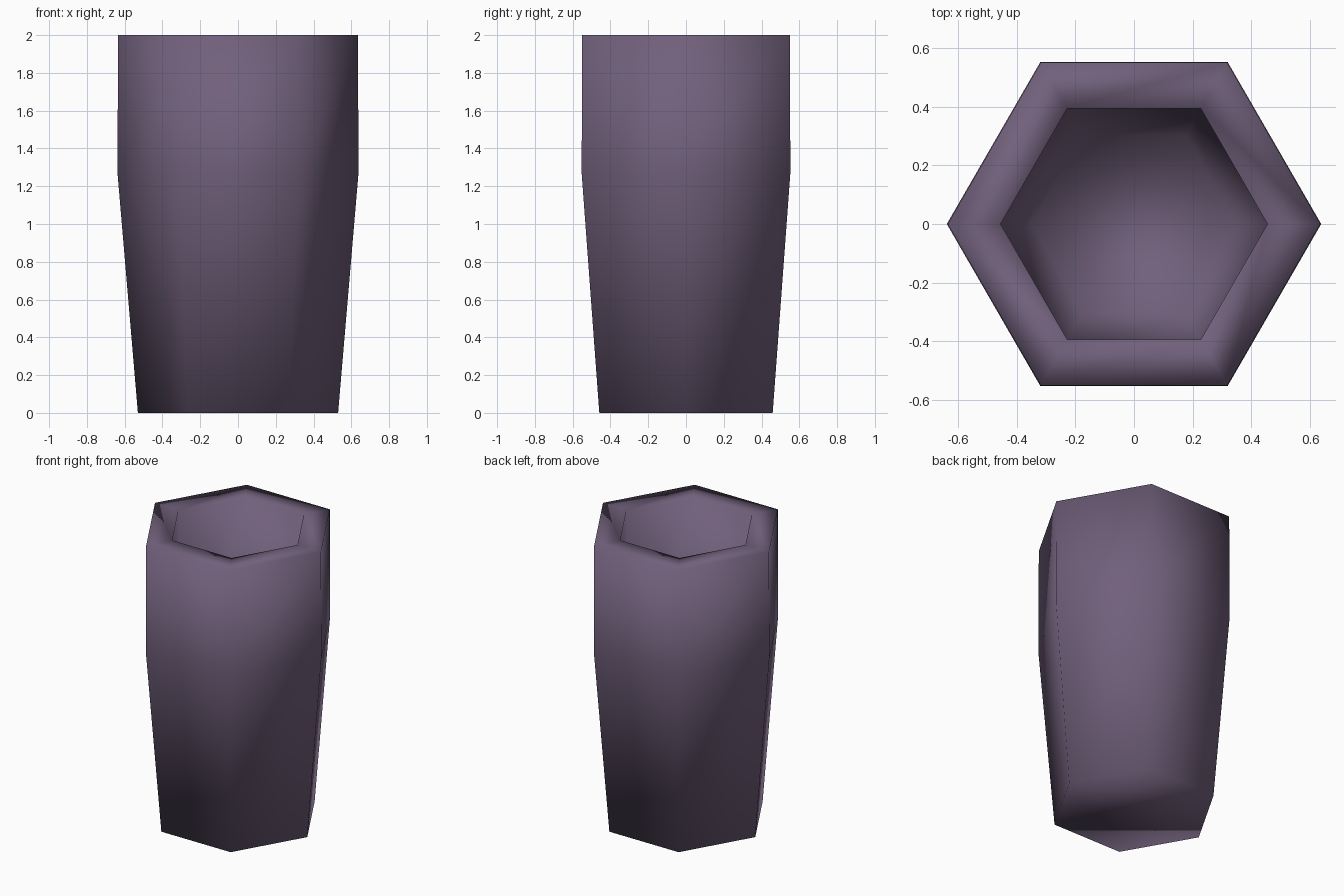
import bpy, bmesh, math

if "Cube" in bpy.data.objects:
    bpy.data.objects.remove(bpy.data.objects["Cube"])

SIDES = 6
# Cup profile (radius, height): outer foot, shoulder, lip, then down the inside
PROFILE = [(0.53, 0.0), (0.638, 1.27), (0.635, 2.0),
           (0.455, 2.0), (0.458, 1.27), (0.35, 0.16)]

mat = bpy.data.materials.new("dusty purple")
mat.diffuse_color = (0.165, 0.118, 0.2, 1.0)
mat.use_nodes = True
mat.node_tree.nodes["Principled BSDF"].inputs["Base Color"].default_value = mat.diffuse_color


def ring(bm, radius, z):
    """One hexagonal ring with corners on the x axis."""
    step = 2 * math.pi / SIDES
    return [bm.verts.new((radius * math.cos(i * step), radius * math.sin(i * step), z))
            for i in range(SIDES)]


# Hexagonal tumbler: hollow, thick walled, smooth shaded
bm = bmesh.new()
rings = [ring(bm, r, z) for r, z in PROFILE]
for lower, upper in zip(rings, rings[1:]):
    for i in range(SIDES):
        j = (i + 1) % SIDES
        bm.faces.new((lower[i], lower[j], upper[j], upper[i]))
bm.faces.new(rings[0][::-1])   # underside
bm.faces.new(rings[-1])        # inner floor
bmesh.ops.recalc_face_normals(bm, faces=bm.faces)
for f in bm.faces:
    f.smooth = True

mesh = bpy.data.meshes.new("hexagonal_cup")
bm.to_mesh(mesh)
bm.free()
mesh.materials.append(mat)
cup = bpy.data.objects.new("hexagonal_cup", mesh)
bpy.context.collection.objects.link(cup)
